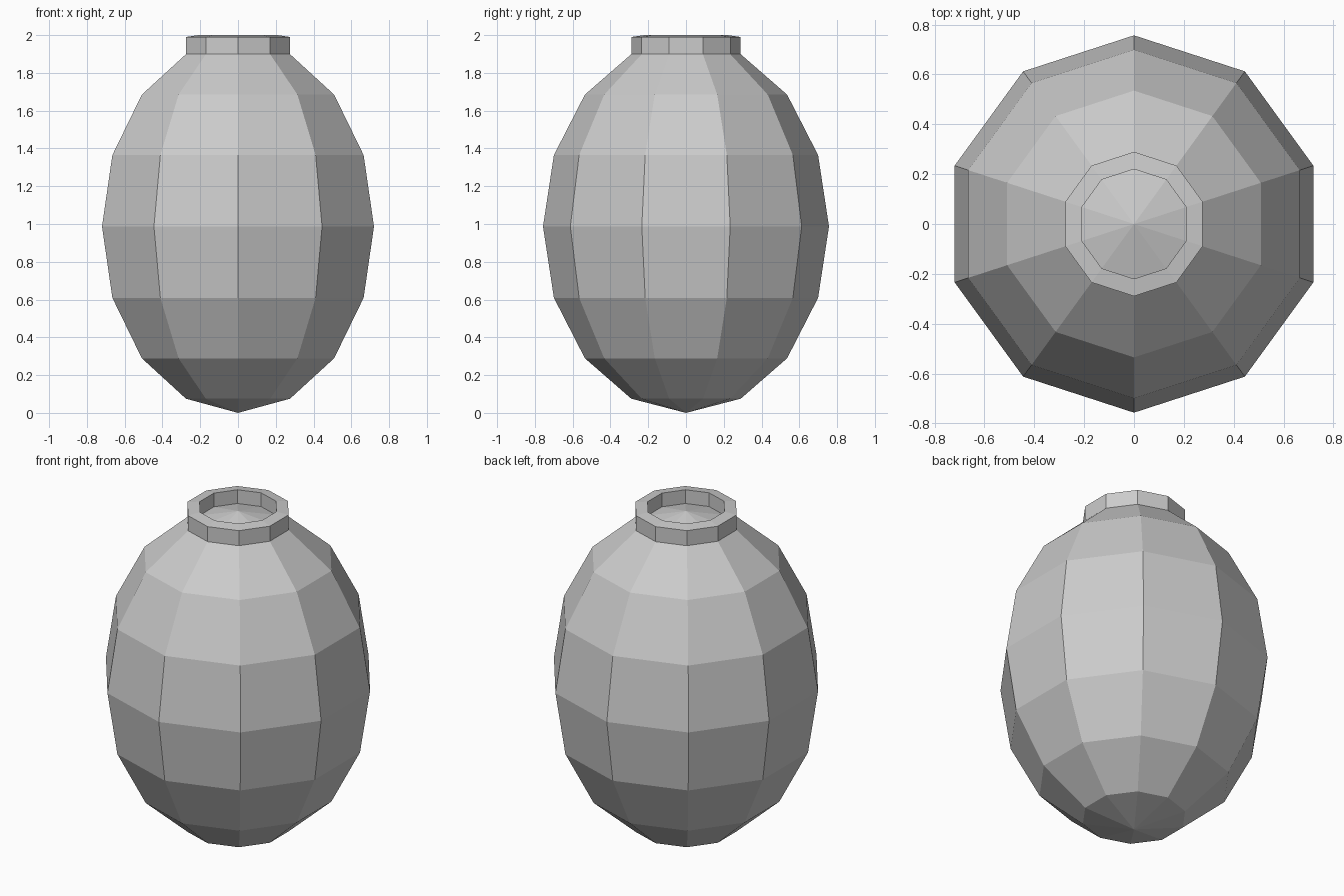
import bpy, bmesh, math

if "Cube" in bpy.data.objects:
    bpy.data.objects.remove(bpy.data.objects["Cube"])

SIDES = 10


def lathe(name, profile):
    """Revolve (radius, z) points about z; zero radius makes a pole."""
    bm = bmesh.new()
    rings = []
    for r, z in profile:
        if r < 1e-4:
            rings.append([bm.verts.new((0, 0, z))] * SIDES)
        else:
            angles = [math.pi / 2 + 2 * math.pi * i / SIDES for i in range(SIDES)]
            rings.append([bm.verts.new((r * math.cos(a), r * math.sin(a), z)) for a in angles])
    for low, high in zip(rings, rings[1:]):
        for i in range(SIDES):
            j = (i + 1) % SIDES
            corners = [low[i], low[j], high[j], high[i]]
            bm.faces.new(list(dict.fromkeys(corners)))
    mesh = bpy.data.meshes.new(name)
    bm.to_mesh(mesh)
    bm.free()
    obj = bpy.data.objects.new(name, mesh)
    bpy.context.collection.objects.link(obj)
    return obj


# Egg-shaped faceted body, closed by a shallow dome inside the rim
RADIUS, HALF = 0.757, 0.987
body = [(RADIUS * math.sin(math.pi * k / 8), HALF - HALF * math.cos(math.pi * k / 8))
        for k in range(9)]
lathe("pot_body", body)

# Raised collar around the top, its top sloping slightly up to the inner edge
neck_r, neck_z = body[7]
inner_r = 0.22
inner_z = neck_z + (body[8][1] - neck_z) * (1 - inner_r / neck_r)
lathe("neck_rim", [(neck_r, neck_z), (neck_r, 1.99), (inner_r, 2.0), (inner_r, inner_z)])
